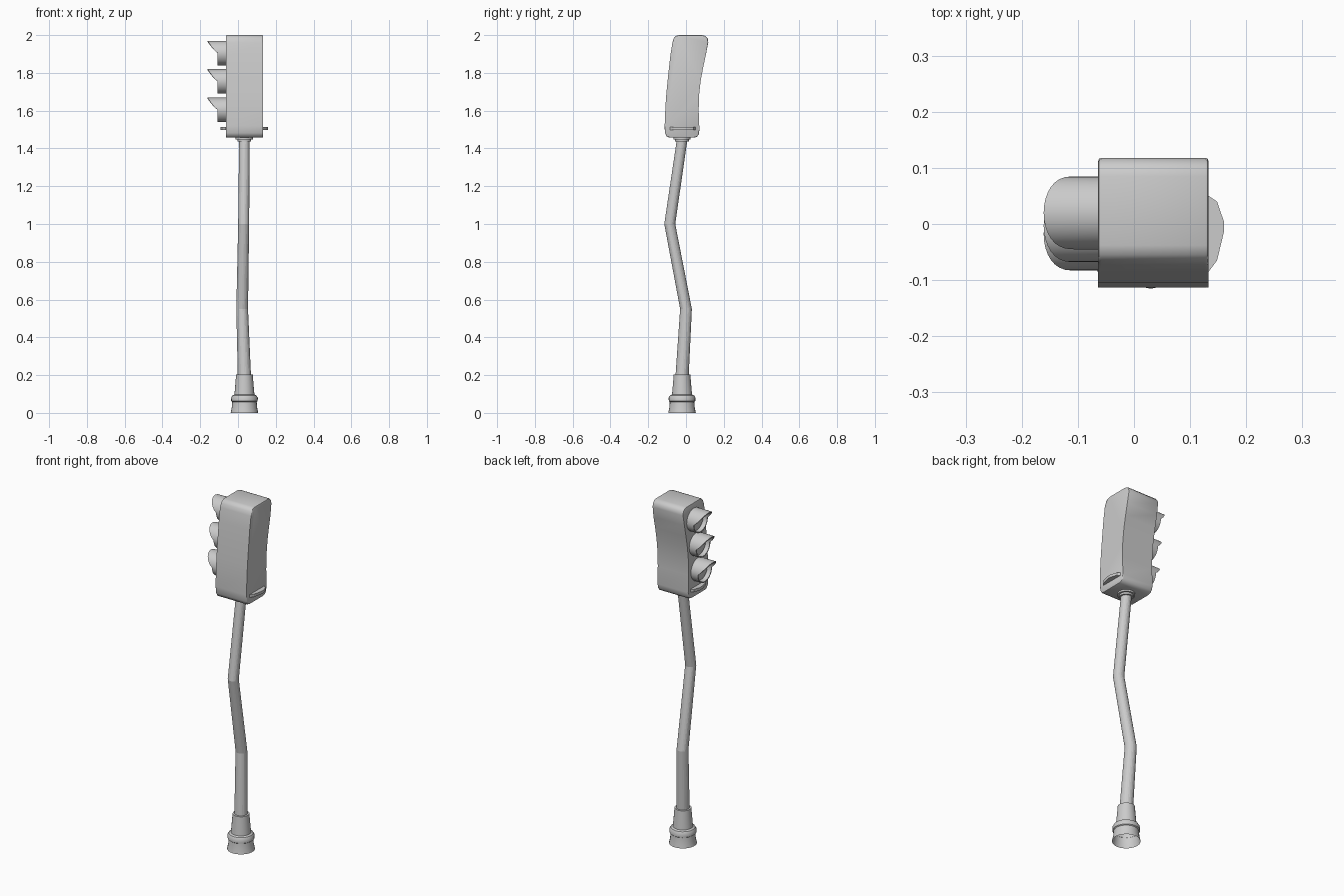
import bpy, bmesh, math
from math import sin, cos, pi, radians

if "Cube" in bpy.data.objects:
    bpy.data.objects.remove(bpy.data.objects["Cube"])

grey = bpy.data.materials.new("plain_grey")
grey.use_nodes = True
GREY = (0.6, 0.6, 0.6, 1)
grey.diffuse_color = GREY
grey.node_tree.nodes["Principled BSDF"].inputs["Base Color"].default_value = GREY

POST_X, POST_Y = 0.034, -0.021


def finish(name, bm, angle=35):
    bmesh.ops.recalc_face_normals(bm, faces=bm.faces)
    mesh = bpy.data.meshes.new(name)
    bm.to_mesh(mesh)
    bm.free()
    mesh.materials.append(grey)
    ob = bpy.data.objects.new(name, mesh)
    bpy.context.collection.objects.link(ob)
    bpy.ops.object.select_all(action="DESELECT")
    ob.select_set(True)
    bpy.context.view_layer.objects.active = ob
    bpy.ops.object.shade_smooth_by_angle(angle=radians(angle))
    return ob


def skin(bm, rings):
    """Join closed rings of vertices with quads."""
    for a, b in zip(rings, rings[1:]):
        n = len(a)
        for i in range(n):
            j = (i + 1) % n
            bm.faces.new((a[i], a[j], b[j], b[i]))


def round_part(name, sections, sides=24, caps=(False, False), angle=35):
    """Stack circles given as (x, y, z, radius)."""
    bm = bmesh.new()
    rings = [[bm.verts.new((x + r * cos(2 * pi * i / sides), y + r * sin(2 * pi * i / sides), z))
              for i in range(sides)] for x, y, z, r in sections]
    skin(bm, rings)
    for ring, cap in zip((rings[0], rings[-1]), caps):
        if cap:
            bm.faces.new(ring)
    return finish(name, bm, angle)


def lathe(name, profile, caps):
    return round_part(name, [(POST_X, POST_Y, z, r) for z, r in profile], 24, caps)


# Flared foot, open underneath
lathe("post_foot", [(0, 0.073), (0.03, 0.067), (0.058, 0.065), (0.062, 0.07), (0.08, 0.071),
                    (0.092, 0.064), (0.097, 0.053), (0.13, 0.05), (0.203, 0.044), (0.204, 0.033)],
      (False, False))

# Crooked post
round_part("post", [(0.034, -0.021, 0.19, 0.035), (0.022, 0.0, 0.55, 0.031),
                    (0.03, -0.086, 1.0, 0.029), (0.034, -0.02, 1.45, 0.028)], 24, (True, True), 10)

# Collar beneath the housing
lathe("post_collar", [(1.436, 0.036), (1.447, 0.036), (1.447, 0.046), (1.462, 0.046)], (True, True))

# Leaning housing, a bent side profile pushed across x
side = [(-0.085, 1.457), (-0.102, 1.463), (-0.112, 1.482), (-0.113, 1.52), (-0.109, 1.62),
        (-0.104, 1.69), (-0.094, 1.79), (-0.083, 1.89), (-0.072, 1.96), (-0.066, 1.982),
        (-0.055, 1.995), (-0.038, 2.0), (0.085, 2.0), (0.103, 1.995), (0.115, 1.982),
        (0.118, 1.962), (0.106, 1.90), (0.091, 1.83), (0.078, 1.76), (0.069, 1.68),
        (0.067, 1.6), (0.071, 1.5), (0.068, 1.475), (0.058, 1.462), (0.042, 1.457)]
bm = bmesh.new()
rings = [[bm.verts.new((x, y, z)) for y, z in side] for x in (-0.064, 0.133)]
skin(bm, rings)
ends = [bm.faces.new(r) for r in rings]
rim = list({e for f in ends for e in f.edges})
bmesh.ops.bevel(bm, geom=rim, offset=0.006, segments=2, affect="EDGES", profile=0.5)
finish("housing", bm, 40)

# Thin ledges on both sides of the housing
ledge = [(0.08, 0.05), (0.099, 0.05), (0.114, 0.04), (0.126, 0.005),
         (0.126, -0.015), (0.114, -0.065), (0.099, -0.085), (0.08, -0.085)]
for name, s in (("left_ledge", 1), ("right_ledge", -1)):
    bm = bmesh.new()
    rings = [[bm.verts.new((POST_X + s * x, y, z)) for x, y in ledge] for z in (1.497, 1.513)]
    skin(bm, rings)
    for r in rings:
        bm.faces.new(r)
    finish(name, bm, 20)

# Three hooded lamps on the right side
SIDES, RADIUS, WALL = 32, 0.065, 0.006


def hood_ring(bm, y, z, radius, base, reach=0.0):
    ring = []
    for i in range(SIDES):
        a = 2 * pi * i / SIDES
        x = base - reach * max(sin(a), 0) ** 0.8
        ring.append(bm.verts.new((x, y + radius * cos(a), z + radius * sin(a))))
    return ring


for name, y, z in (("top", 0.02, 1.905), ("middle", -0.003, 1.755), ("bottom", -0.018, 1.604)):
    bm = bmesh.new()
    inner = RADIUS - WALL
    skin(bm, [hood_ring(bm, y, z, RADIUS, -0.06),
              hood_ring(bm, y, z, RADIUS, -0.108, 0.053),
              hood_ring(bm, y, z, inner, -0.108, 0.053),
              hood_ring(bm, y, z, inner, -0.06)])
    finish(name + "_hood", bm, 40)

    # Slightly domed lens
    bm = bmesh.new()
    rings = [hood_ring(bm, y, z, inner * cos(t), -0.08 - 0.014 * sin(t))
             for t in (0, 0.3, 0.6, 0.9, 1.2)]
    skin(bm, rings)
    bm.faces.new(rings[-1])
    finish(name + "_lens", bm, 40)
